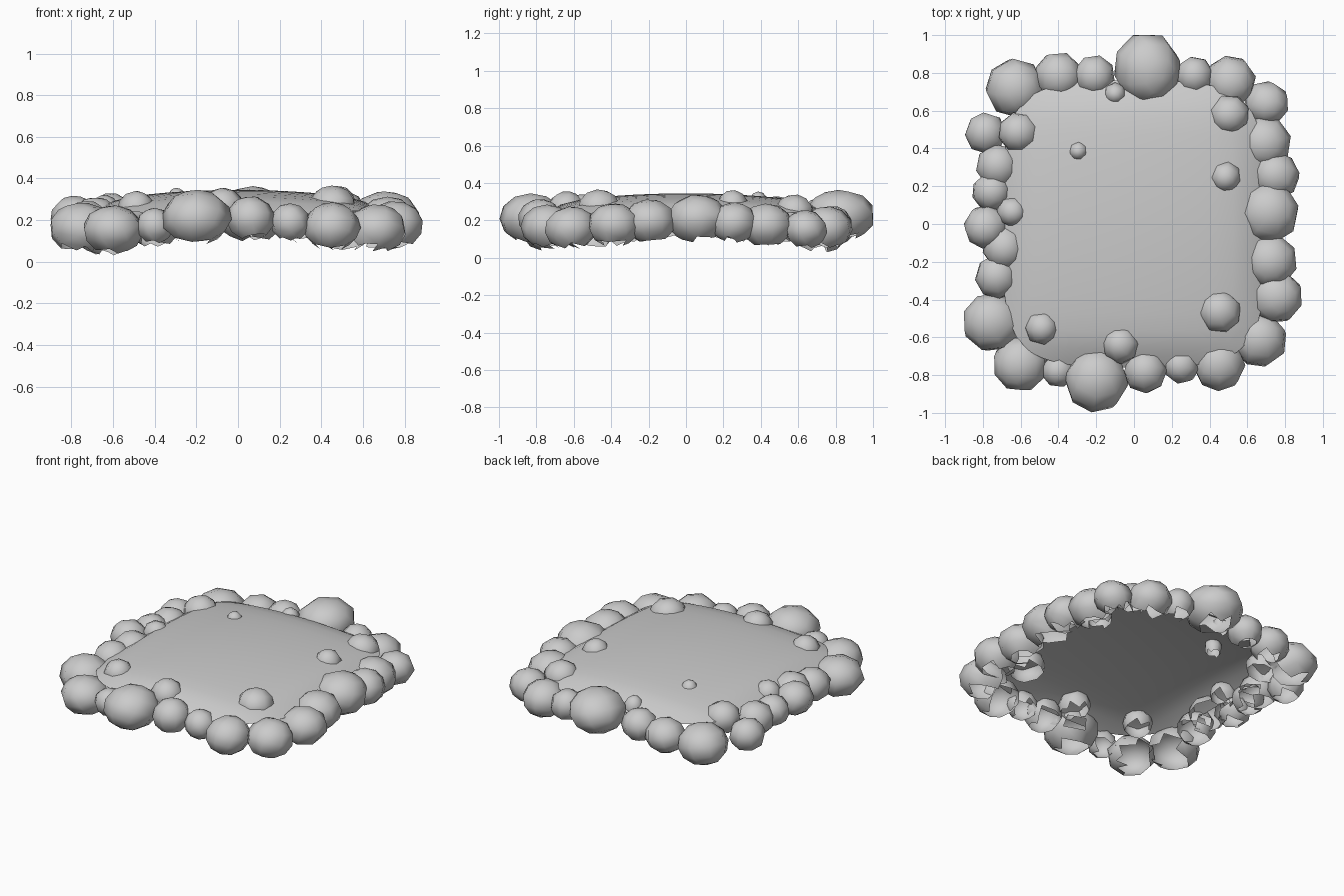
import bpy, bmesh, random
from mathutils import Vector, Euler

if "Cube" in bpy.data.objects:
    bpy.data.objects.remove(bpy.data.objects["Cube"])

random.seed(4)
HX, HY = .70, .76      # half size of the ground

# Rock rows. Long sides: (x, y, radius); heights follow a rule
front = [(-.6, -.74, .14), (-.4, -.775, .085), (-.2, -.827, .17), (.06, -.78, .116), (.25, -.75, .095), (.45, -.745, .14)]
back = [(.51, .755, .135), (.32, .785, .1), (.07, .825, .175), (-.21, .785, .107), (-.4, .785, .12), (-.63, .72, .155)]
right = [(.665, -.615, .14), (.75, -.385, .137), (.72, -.195, .14), (.71, .06, .16), (.75, .255, .125), (.69, .43, .14), (.7, .64, .115)]
left = [(-.785, .48, .11), (-.72, .305, .116), (-.755, .17, .1), (-.785, -.015, .115), (-.685, -.125, .116), (-.725, -.28, .117), (-.75, -.52, .15)]
inner = [(-.49, -.55, .09), (-.07, -.64, .1), (.455, -.465, .11), (.485, .25, .083), (.505, .58, .1), (-.1, .69, .06),
         (-.295, .387, .053), (-.61, .485, .105), (-.645, .065, .08)]


def ground_z(x, y):
    u, v = x / HX, y / HY
    return .345 - .055 * (u * u + v * v) - .06 * (u ** 10 + v ** 10)


def make_rock(name, x, y, r):
    # Ring rocks sink toward the corners, inner rocks sit on the ground
    if name == "inner_rock":
        z = ground_z(x, y) - .035
    else:
        z = .215 - .14 * abs(x * y) + (.02 if r > .165 else 0)
    return name, Vector((x, y, z)), Vector((r, r, .04 + .55 * r))


rows = {"front_rock": front, "back_rock": back, "right_rock": right, "left_rock": left, "inner_rock": inner}
rocks = [make_rock(name, *r) for name, row in rows.items() for r in row]


def buried(p, me):
    # Below the ground sheet, or well inside another rock
    if abs(p.x) < HX and abs(p.y) < HY and p.z < ground_z(p.x, p.y) - .05:
        return True
    return any(sum(((p[i] - c[i]) / d[i]) ** 2 for i in range(3)) < .7
               for _, c, d in rocks if c is not me)


def finish(name, bm):
    mesh = bpy.data.meshes.new(name)
    bm.to_mesh(mesh)
    bm.free()
    for p in mesh.polygons:
        p.use_smooth = True
    bpy.context.collection.objects.link(bpy.data.objects.new(name, mesh))


# Rocks: tilted low-poly spheres, with buried faces and undersides removed
for name, c, d in rocks:
    bm = bmesh.new()
    bmesh.ops.create_uvsphere(bm, u_segments=8, v_segments=6, radius=1)
    tilt = Euler((random.uniform(-.5, .5), random.uniform(-.5, .5), random.uniform(0, 3))).to_matrix()
    for v in bm.verts:
        v.co = tilt @ v.co
    ext = [max(abs(v.co[i]) for v in bm.verts) for i in range(3)]
    for v in bm.verts:
        v.co = c + Vector([v.co[i] / ext[i] * d[i] for i in range(3)])
    hidden = [f for f in bm.faces
              if all(buried(v.co, c) for v in f.verts)
              or f.calc_center_median().z < c.z - .8 * d.z]
    bmesh.ops.delete(bm, geom=hidden, context='FACES')
    finish(name, bm)

# Ground: gently domed sheet with rounded corners and a drooping rim
bm = bmesh.new()
bmesh.ops.create_grid(bm, x_segments=16, y_segments=16, size=1)
for v in bm.verts:
    u, w = v.co.x, v.co.y
    k = 1 - .16 * abs(u * w) ** 3
    x, y = u * k * HX, w * k * HY
    v.co = (x, y, ground_z(x, y))
finish("ground_top", bm)
